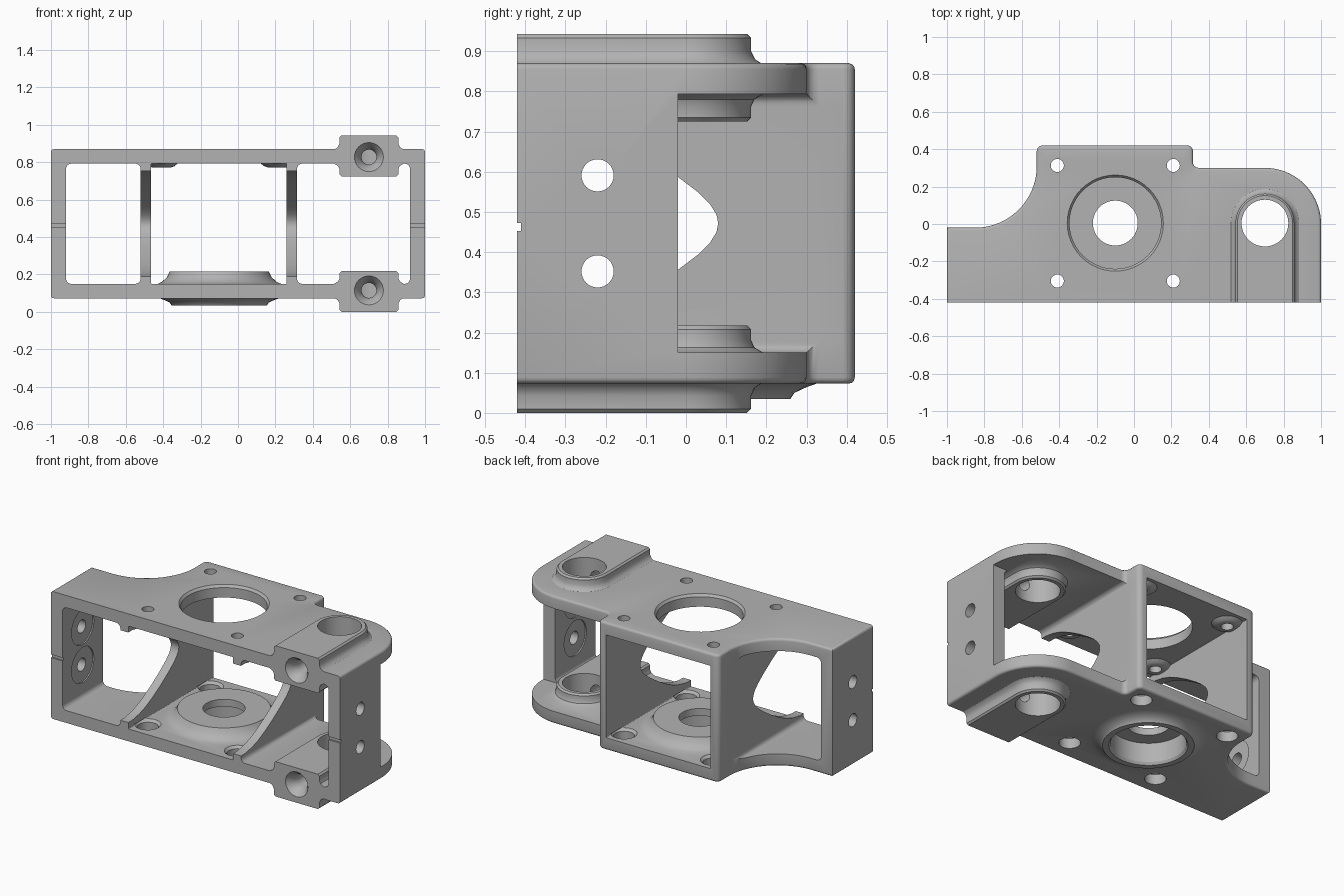
import bpy, bmesh
from math import sin, cos, pi, radians

if "Cube" in bpy.data.objects:
    bpy.data.objects.remove(bpy.data.objects["Cube"])

H = 0.943                      # overall height
Z0, Z1, Z2, Z3 = 0.073, 0.15, H - 0.15, H - 0.073   # plate faces
FRONT = -0.42
HUB = (-0.1, 0.005)            # large bore centre
PIVOT = (0.7, 0.005)           # pivot boss centre

grey = bpy.data.materials.new("grey metal")
grey.use_nodes = True
grey.diffuse_color = (0.45, 0.45, 0.45, 1)
grey.node_tree.nodes["Principled BSDF"].inputs["Base Color"].default_value = (0.45, 0.45, 0.45, 1)


def arc(cx, cy, r, a, b, n=8):
    return [(cx + r * cos(radians(a + (b - a) * i / n)),
             cy + r * sin(radians(a + (b - a) * i / n))) for i in range(n + 1)]


def loft(name, rings, edge_test=None, width=0.015):
    """Closed solid through matching rings of 3D points."""
    bm = bmesh.new()
    rows = [[bm.verts.new(p) for p in ring] for ring in rings]
    n = len(rows[0])
    for lo, hi in zip(rows, rows[1:]):
        for i in range(n):
            j = (i + 1) % n
            bm.faces.new((lo[i], lo[j], hi[j], hi[i]))
    bm.faces.new(rows[0])
    bm.faces.new(rows[-1])
    bmesh.ops.recalc_face_normals(bm, faces=bm.faces)
    if edge_test:
        edges = [e for e in bm.edges if edge_test(*e.verts)]
        bmesh.ops.bevel(bm, geom=edges, offset=width, segments=3, profile=0.5,
                        affect='EDGES', clamp_overlap=False)
    mesh = bpy.data.meshes.new(name)
    bm.to_mesh(mesh)
    bm.free()
    mesh.materials.append(grey)
    ob = bpy.data.objects.new(name, mesh)
    bpy.context.collection.objects.link(ob)
    return ob


def turned(name, centre, steps, axis="z", n=48):
    """Solid of revolution; steps are (radius, position along axis)."""
    place = {"z": lambda u, v, w: (u, v, w),
             "y": lambda u, v, w: (u, w, v),
             "x": lambda u, v, w: (w, u, v)}[axis]
    return loft(name, [[place(u, v, w) for u, v in arc(*centre, r, 0, 360 - 360 / n, n - 1)]
                       for r, w in steps])


def box_cut(x0, x1, y0, y1, r):
    """Rounded rectangular tunnel running front to back."""
    pts = (arc(x1 - r, Z2 - r, r, 0, 90) + arc(x0 + r, Z2 - r, r, 90, 180)
           + arc(x0 + r, Z1 + r, r, 180, 270) + arc(x1 - r, Z1 + r, r, 270, 360))
    return loft("cutter", [[(x, y, z) for x, z in pts] for y in (y0, y1)])


def combine(tool, operation):
    mod = body.modifiers.new("join", 'BOOLEAN')
    mod.operation = operation
    mod.solver = 'EXACT'
    mod.object = tool
    bpy.context.view_layer.objects.active = body
    bpy.ops.object.modifier_apply(modifier=mod.name)
    bpy.data.objects.remove(tool)


def cut(tool):
    combine(tool, 'DIFFERENCE')


def add(tool):
    combine(tool, 'UNION')


# Housing block from its plan outline, with softened rim
outline = ([(-1, FRONT), (1, FRONT)] + arc(0.7, 0, 0.3, 0, 90, 20)
           + arc(0.345, 0.33, 0.03, 270, 180, 4) + arc(0.285, 0.39, 0.03, 0, 90, 4)
           + arc(-0.49, 0.39, 0.03, 90, 180, 4) + arc(-0.85, 0.31, 0.33, 0, -90, 20)
           + [(-1, -0.02)])
body = loft("bracket_housing", [[(x, y, z) for x, y in outline] for z in (Z0, Z3)],
            lambda a, b: abs(a.co.z - b.co.z) < 0.01 and (a.co.y + b.co.y) / 2 > FRONT + 0.01)

# Three bays, and the open back of the right end wall
cut(box_cut(-0.92, -0.52, -0.6, 0.6, 0.03))
cut(box_cut(-0.465, 0.26, -0.6, 0.6, 0.004))
cut(box_cut(0.315, 0.92, -0.6, 0.6, 0.03))
cut(box_cut(0.8, 1.2, -0.02, 0.6, 0.002))

# Bell-shaped opening in both inner walls
half = [(-0.6, 0.19), (-0.38, 0.19), (-0.31, 0.203), (-0.25, 0.223), (-0.18, 0.257), (-0.1, 0.303),
        (-0.02, 0.356), (0.03, 0.394), (0.06, 0.424), (0.076, 0.45)]
bell = half + [(0.08, H / 2)] + [(y, H - z) for y, z in reversed(half)]
cut(loft("cutter", [[(x, y, z) for y, z in bell] for x in (-0.54, 0.34)]))

# Pivot bosses running to the front, top and bottom
boss = [(0.147, 0.725), (0.157, 0.735), (0.157, 0.762), (0.165, 0.78), (0.19, 0.795), (0.19, 0.865),
        (0.167, 0.88), (0.157, 0.9), (0.157, 0.933), (0.147, H)]
for flip in (False, True):
    add(loft("pivot_boss", [[(x, y, H - z if flip else z) for x, y in
                             [(PIVOT[0] - w, FRONT), (PIVOT[0] + w, FRONT)]
                             + arc(*PIVOT, w, 0, 180, 28)] for w, z in boss]))

# Bearing hub in the floor
add(turned("bearing_hub", HUB, [(0.255, 0.035), (0.265, 0.05), (0.295, 0.064), (0.34, 0.08),
                                (0.34, 0.145), (0.305, 0.162), (0.28, 0.185), (0.265, 0.215)]))

# Screw pads under the top plate
screws = [(x, y) for x in (-0.41, 0.21) for y in (-0.305, 0.313)]
for c in screws:
    add(turned("screw_pad", c, [(0.052, 0.773), (0.07, 0.779), (0.1, 0.803)], n=32))

# Bores through hub, top plate and pivots
cut(turned("cutter", HUB, [(0.23, 0.02), (0.21, 0.05), (0.21, 0.17)]))
cut(turned("cutter", HUB, [(0.12, 0.1), (0.12, 0.3)]))
cut(turned("cutter", HUB, [(0.245, 0.7), (0.245, 0.855), (0.265, 0.88)]))
cut(turned("cutter", PIVOT, [(0.125, -0.1), (0.125, 1.1)]))

# Screw holes, wider in the floor
for c in screws:
    cut(turned("cutter", c, [(0.035, 0.7), (0.035, 1)], n=24))
    cut(turned("cutter", c, [(0.06, 0), (0.06, 0.135), (0.08, 0.155)], n=32))

# Flared set-screw holes in the boss fronts
for z in (0.115, H - 0.115):
    cut(turned("cutter", (PIVOT[0], z), [(0.085, -0.43), (0.07, -0.41), (0.05, -0.385),
                                         (0.04, -0.35), (0.04, 0)], axis="y", n=32))

# End wall holes with shallow spot faces, and front notches
for side in (-1, 1):
    for z in (0.352, 0.591):
        c = (-0.22, z)
        cut(turned("cutter", c, [(0.04, side * 0.85), (0.04, side * 1.1)], axis="x", n=32))
        cut(turned("cutter", c, [(0.11, side * 0.9), (0.11, side * 0.928)], axis="x"))
    cut(loft("cutter", [[(x, y, z) for y, z in ((-0.5, 0.453), (-0.41, 0.453),
                                                 (-0.41, 0.473), (-0.5, 0.473))]
                        for x in (side * 0.85, side * 1.1)]))

# Smooth curved faces, keep machined edges crisp
bpy.ops.object.select_all(action='DESELECT')
body.select_set(True)
bpy.context.view_layer.objects.active = body
bpy.ops.object.shade_smooth_by_angle(angle=radians(32))
